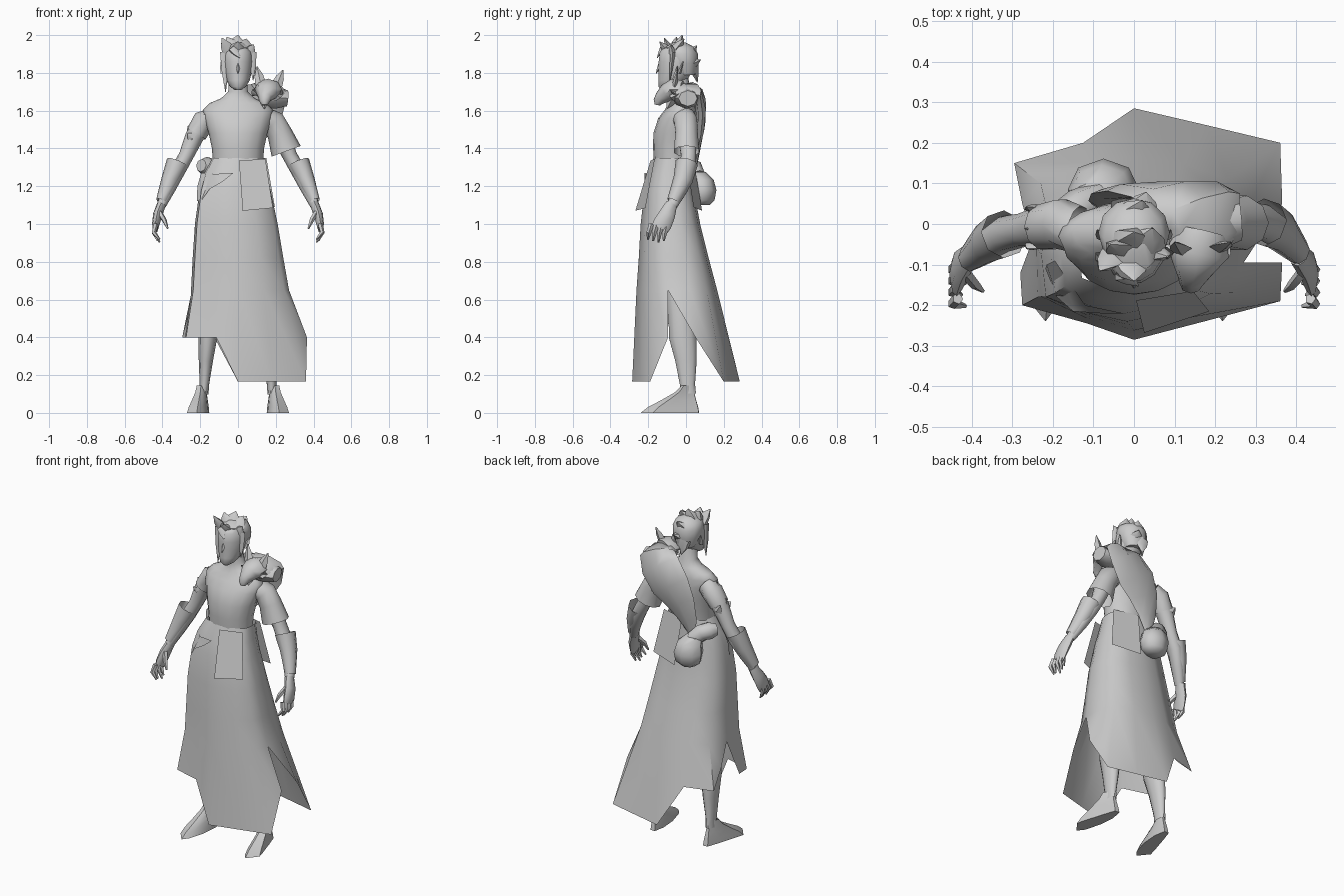
import bpy, bmesh, math
from mathutils import Vector

grey = bpy.data.materials.new("plain grey")
grey.diffuse_color = (0.6, 0.6, 0.6, 1)


def finish(name, bm, angle=50, solid=True):
    if solid:
        bmesh.ops.recalc_face_normals(bm, faces=bm.faces)
    me = bpy.data.meshes.new(name)
    bm.to_mesh(me)
    bm.free()
    me.materials.append(grey)
    ob = bpy.data.objects.new(name, me)
    bpy.context.collection.objects.link(ob)
    bpy.ops.object.select_all(action='DESELECT')
    bpy.context.view_layer.objects.active = ob
    ob.select_set(True)
    bpy.ops.object.shade_smooth_by_angle(angle=math.radians(angle))
    return ob


def bridge(bm, rings, closed=True):
    n = len(rings[0])
    for a, b in zip(rings, rings[1:]):
        for i in range(n if closed else n - 1):
            j = (i + 1) % n
            bm.faces.new((a[i], a[j], b[j], b[i]))


def tube(name, pts, n=10, ref=(1, 0, 0), caps=True, s=1, level=False, angle=50):
    """Sweep ellipses (x, y, z, radius along ref, other radius) along a path."""
    bm = bmesh.new()
    rings = []
    P = [Vector((p[0] * s, p[1], p[2])) for p in pts]
    for i, p in enumerate(pts):
        t = (P[min(i + 1, len(P) - 1)] - P[max(i - 1, 0)]).normalized()
        if level:
            t = Vector((0, 0, 1))
        u = Vector(ref)
        u = (u - t * u.dot(t)).normalized()
        v = t.cross(u)
        rings.append([bm.verts.new(P[i] + u * p[3] * math.cos(a) + v * p[4] * math.sin(a))
                      for a in [2 * math.pi * k / n for k in range(n)]])
    bridge(bm, rings)
    if caps:
        bm.faces.new(rings[0])
        bm.faces.new(rings[-1])
    return finish(name, bm, angle)


def sheet(name, rows, angle=50):
    """Open cloth made from rows of equally many points."""
    bm = bmesh.new()
    bridge(bm, [[bm.verts.new(c) for c in r] for r in rows], closed=False)
    return finish(name, bm, angle, solid=False)


def spike(name, base, tip, r, flat=0.5, n=4, ref=(1, 0, 0)):
    b, t = Vector(base), Vector(tip)
    m = b.lerp(t, 0.5)
    return tube(name, [(*b, r, r * flat), (*m, r * .75, r * flat * .7), (*t, .002, .002)], n, ref, caps=False)


# torso and neck
tube("torso", [(0, -.07, 1.33, .133, .1), (0, -.068, 1.40, .138, .106), (0, -.06, 1.48, .155, .113),
               (0, -.045, 1.56, .178, .102), (0, -.03, 1.605, .186, .082), (0, -.022, 1.64, .15, .07),
               (0, -.02, 1.665, .09, .06), (0, -.022, 1.70, .052, .05), (0, -.035, 1.78, .048, .045)],
     16, level=True, caps=False)

# head
tube("head", [(0, -.115, 1.71, .018, .018), (0, -.1, 1.727, .042, .047), (0, -.07, 1.76, .062, .077),
              (0, -.055, 1.81, .074, .092), (0, -.047, 1.86, .08, .1), (0, -.045, 1.91, .076, .096),
              (0, -.042, 1.935, .06, .075)], 14, level=True)
spike("nose", (0, -.135, 1.845), (0, -.158, 1.797), .012, 1)
for s in (-1, 1):
    spike("ear", (s * .074, -.035, 1.80), (s * .09, -.015, 1.86), .018)

# hair: cap, raised tufts and hanging locks
tube("hair_cap", [(0, .0, 1.79, .058, .05), (0, -.012, 1.85, .083, .075), (0, -.022, 1.90, .088, .085),
                  (0, -.035, 1.935, .074, .082), (0, -.035, 1.96, .03, .035)], 12, level=True)
for b, t, r in [((-.05, -.08, 1.91), (-.085, -.115, 1.985), .04), ((-.03, -.06, 1.93), (-.06, -.05, 1.99), .045),
                ((-.01, -.04, 1.935), (.0, -.02, 2.0), .055), ((.03, -.05, 1.93), (.045, -.01, 1.98), .05),
                ((.05, -.07, 1.90), (.083, -.08, 1.95), .04), ((-.01, -.10, 1.92), (.0, -.14, 1.965), .045),
                ((0, .02, 1.90), (.02, .058, 1.945), .05), ((.02, .04, 1.85), (.03, .078, 1.87), .04),
                ((-.02, .04, 1.84), (-.01, .06, 1.75), .045), ((-.074, -.08, 1.91), (-.066, -.1, 1.70), .026),
                ((.074, -.07, 1.91), (.08, -.085, 1.76), .024), ((-.03, -.125, 1.93), (.01, -.152, 1.88), .025)]:
    spike("hair_tuft", b, t, r, .6, 5)

# arms and hands, the right one held further forward
for s, sname, d in ((-1, "right", -.025), (1, "left", .004)):
    tube(sname + "_arm", [(.2, .002 + d * .4, 1.51, .054, .056), (.232, .005 + d * .5, 1.46, .049, .05),
                          (.275, .01 + d, 1.36, .039, .042), (.32, d, 1.28, .04, .045),
                          (.365, -.03 + d, 1.19, .036, .04), (.405, -.075 + d * .5, 1.10, .025, .03)],
         10, s=s, caps=False)
    tube(sname + "_bracer", [(.32, d, 1.325, .06, .06), (.358, -.02 + d, 1.235, .048, .052),
                             (.405, -.07 + d * .6, 1.12, .03, .034)], 8, s=s, caps=False)
    tube(sname + "_palm", [(.403, -.075, 1.11, .024, .03), (.425, -.1, 1.05, .025, .044),
                           (.435, -.125, 1.0, .02, .05), (.437, -.138, .975, .015, .046)], 8, s=s)
    for k in range(4):
        y = -.1 - .028 * k
        tube(sname + "_finger", [(.434, y, 1.0, .014, .014), (.446, y - .012, .955, .013, .014),
                                 (.425 - .01 * (k % 2), y - .018, .903 + .008 * abs(k - 1), .005, .005)], 5, s=s)
    tube(sname + "_thumb", [(.415, -.12, 1.06, .015, .016), (.39, -.15, 1.02, .013, .013),
                            (.372, -.165, .975, .005, .005)], 5, s=s)

# sleeves: long flared one, short torn one
tube("left_sleeve", [(.14, -.012, 1.565, .055, .062), (.185, 0, 1.54, .066, .064), (.22, .003, 1.48, .066, .062),
                     (.255, .003, 1.385, .082, .07)], 10, caps=False)
tube("right_sleeve", [(-.14, -.012, 1.565, .055, .062), (-.18, 0, 1.545, .062, .063),
                      (-.222, -.008, 1.475, .056, .058)], 10, caps=False)
for y in (-.05, -.01, .035):
    spike("torn_cuff", (-.24, y, 1.455), (-.265, y * 1.2, 1.53 - abs(y)), .028)

# legs
for s, sname in ((-1, "right"), (1, "left")):
    tube(sname + "_leg", [(.125, -.04, .7, .064, .078), (.15, -.025, .52, .052, .072),
                          (.16, -.017, .4, .05, .076), (.17, 0, .28, .038, .06), (.178, .008, .15, .025, .042),
                          (.18, .012, .1, .024, .043)], 10, s=s, caps=False)
    # pointed shoe rising from a flat sole to the ankle
    sole = [(.165, .07), (.195, .068), (.218, 0), (.255, -.12), (.27, -.175), (.218, -.24), (.188, -.2),
            (.16, -.1), (.152, 0)]
    bm = bmesh.new()
    rings = [[bm.verts.new((s * (x + (.18 - x) * f * .72), y + (.03 - y) * f, z)) for x, y in sole]
             for z, f in ((0, 0), (.03, .14), (.07, .42), (.11, .68), (.145, .8))]
    bridge(bm, rings)
    bm.faces.new(rings[0])
    finish(sname + "_foot", bm, 45)

# skirt: closed upper rings, then front and back panels with side slits
ring = [(-.25, -.04, .62), (-.237, -.18, .65), (-.11, -.235, .65), (0, -.262, .65), (.14, -.23, .65),
        (.245, -.17, .65), (.27, -.095, .65), (.27, .02, .65), (.23, .11, .65), (.12, .15, .65),
        (0, .165, .65), (-.11, .15, .65), (-.23, .1, .65)]


def fit(z, x0, x1, y0, y1):
    return [(x0 + (p[0] + .25) / .52 * (x1 - x0), y0 + (p[1] + .262) / .427 * (y1 - y0), z) for p in ring]


levels = [fit(1.35, -.135, .14, -.172, .032), fit(1.27, -.178, .152, -.198, .035), fit(1.18, -.203, .172, -.22, .042),
          fit(1.0, -.228, .21, -.24, .075), fit(.82, -.24, .24, -.25, .12), ring]
front_hem = [(-.28, -.12, .4), (-.275, -.2, .4), (-.115, -.245, .4), (0, -.285, .165), (.18, -.238, .165),
             (.36, -.19, .165), (.365, -.095, .4)]
back_hem = [(.365, .05, .4), (.365, .05, .4), (.36, .2, .165), (.18, .243, .165), (0, .285, .165),
            (-.125, .2, .4), (-.295, .15, .4), (-.275, .05, .5)]
bm = bmesh.new()
rv = [[bm.verts.new(c) for c in r] for r in levels]
bridge(bm, rv)
bridge(bm, [rv[-1][:7], [bm.verts.new(c) for c in front_hem]], closed=False)
bridge(bm, [rv[-1][6:] + rv[-1][:1], [bm.verts.new(c) for c in back_hem]], closed=False)
bmesh.ops.remove_doubles(bm, verts=bm.verts, dist=.0005)
finish("skirt", bm, 60)

# belt panels and sash
sheet("front_panel", [[(.005, -.188, 1.335), (.145, -.165, 1.345)], [(.025, -.268, 1.07), (.185, -.215, 1.085)]])
sheet("back_panel", [[(.15, .0, 1.35), (.0, .04, 1.345)], [(.195, .04, 1.09), (.02, .085, 1.07)]])
sheet("sash_flap", [[(-.195, -.09, 1.27), (-.12, -.2, 1.265), (-.025, -.22, 1.27)],
                    [(-.215, -.1, 1.2), (-.15, -.2, 1.2), (-.08, -.22, 1.225)],
                    [(-.218, -.11, 1.12), (-.19, -.18, 1.13), (-.15, -.215, 1.185)]])

# pouch and its neck at the back of the belt
tube("pouch", [(-.075, .085, 1.1, .045, .04), (-.075, .085, 1.125, .078, .066), (-.075, .085, 1.18, .088, .076),
               (-.08, .08, 1.235, .076, .066), (-.1, .06, 1.275, .05, .045)], 8, level=True)
tube("pouch_neck", [(-.09, .06, 1.25, .045, .045), (-.135, .04, 1.295, .05, .048), (-.17, .01, 1.305, .052, .05),
                    (-.195, -.02, 1.31, .034, .034)], 8, ref=(0, 0, 1))

# pelt draped from the shoulder across the back
tube("pelt", [(.155, -.07, 1.68, .07, .03), (.17, -.015, 1.71, .086, .035), (.165, .045, 1.71, .105, .034),
              (.125, .075, 1.655, .135, .03), (.05, .08, 1.55, .142, .024), (-.01, .07, 1.46, .108, .018),
              (-.05, .055, 1.36, .065, .014), (-.07, .04, 1.27, .025, .01)], 8, ref=(1, 0, -.1))
tube("pelt_collar", [(.13, -.01, 1.675, .055, .065), (.2, .005, 1.67, .06, .07),
                     (.262, .01, 1.665, .042, .05)], 8, ref=(0, 0, 1))

# animal head on the shoulder
tube("pelt_head", [(.17, -.02, 1.71, .06, .05), (.16, -.065, 1.715, .075, .055), (.15, -.1, 1.695, .058, .05),
                   (.143, -.132, 1.668, .036, .036), (.14, -.148, 1.648, .028, .026), (.14, -.152, 1.63, .015, .014)], 8)
spike("pelt_jaw", (.14, -.07, 1.67), (.14, -.1, 1.61), .03, 1)
spike("pelt_ear", (.12, -.065, 1.74), (.1, -.045, 1.835), .03)
spike("pelt_ear", (.205, -.06, 1.735), (.238, -.045, 1.815), .03)
spike("pelt_cheek", (.21, -.07, 1.70), (.235, -.05, 1.685), .03)
spike("pelt_cheek", (.1, -.07, 1.70), (.075, -.05, 1.68), .03)
